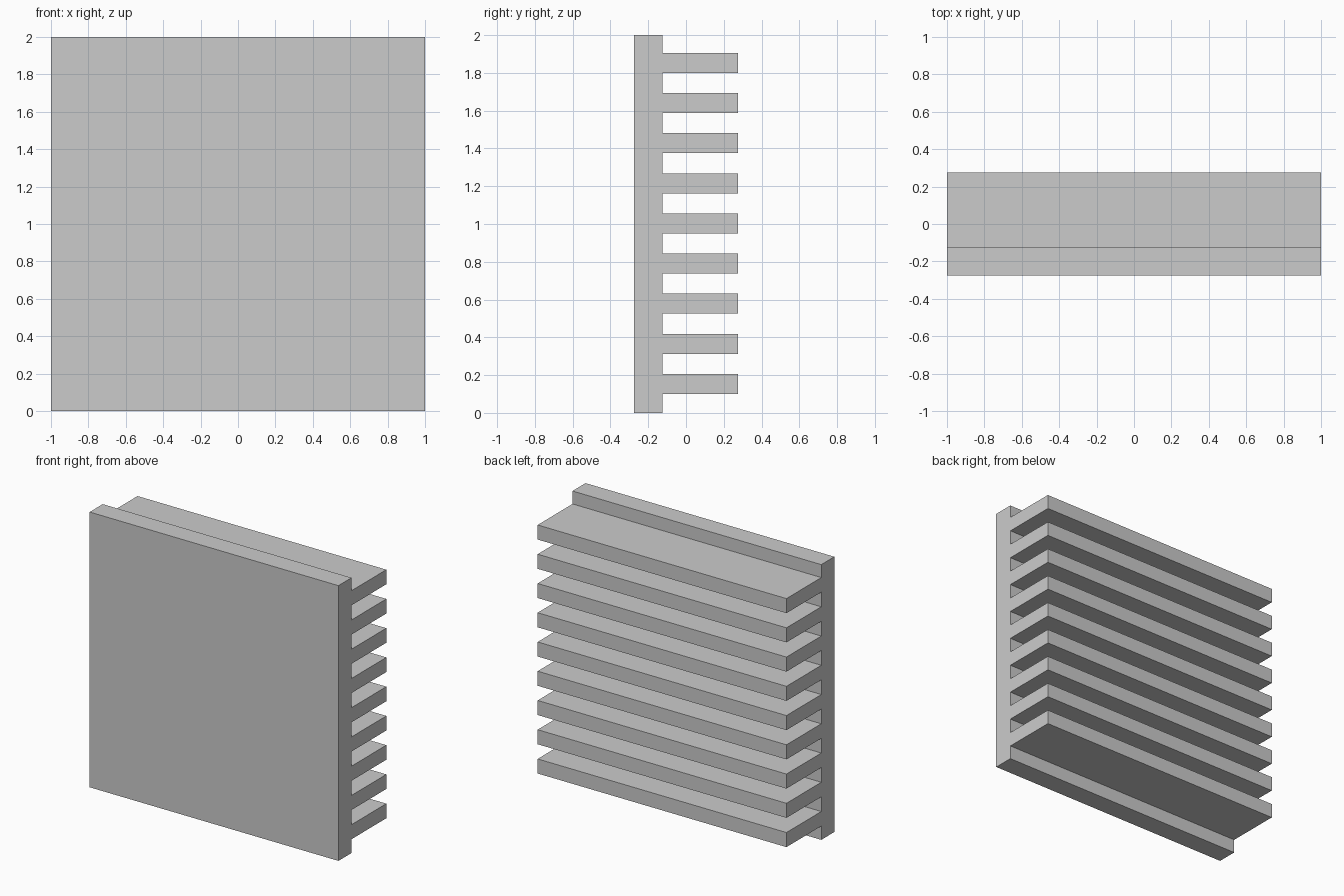
import bpy, bmesh

if "Cube" in bpy.data.objects:
    bpy.data.objects.remove(bpy.data.objects["Cube"])

WIDTH, HEIGHT = 2.0, 2.0
Y_FRONT, Y_PLATE, Y_TIP = -0.275, -0.125, 0.275
FINS, FIRST, PITCH, THICK = 9, 0.10, 0.2125, 0.106

# Comb-shaped side profile: flat plate with fins along the back
profile = [(Y_FRONT, 0.0), (Y_PLATE, 0.0)]
for i in range(FINS):
    z = FIRST + i * PITCH
    profile += [(Y_PLATE, z), (Y_TIP, z), (Y_TIP, z + THICK), (Y_PLATE, z + THICK)]
profile += [(Y_PLATE, HEIGHT), (Y_FRONT, HEIGHT)]

# Extrude the profile across the width
bm = bmesh.new()
face = bm.faces.new([bm.verts.new((-WIDTH / 2, y, z)) for y, z in profile])
result = bmesh.ops.extrude_face_region(bm, geom=[face])
moved = [v for v in result["geom"] if isinstance(v, bmesh.types.BMVert)]
bmesh.ops.translate(bm, verts=moved, vec=(WIDTH, 0, 0))
bmesh.ops.recalc_face_normals(bm, faces=bm.faces)

mesh = bpy.data.meshes.new("finned_plate")
bm.to_mesh(mesh)
bm.free()
bpy.context.collection.objects.link(bpy.data.objects.new("finned_plate", mesh))
